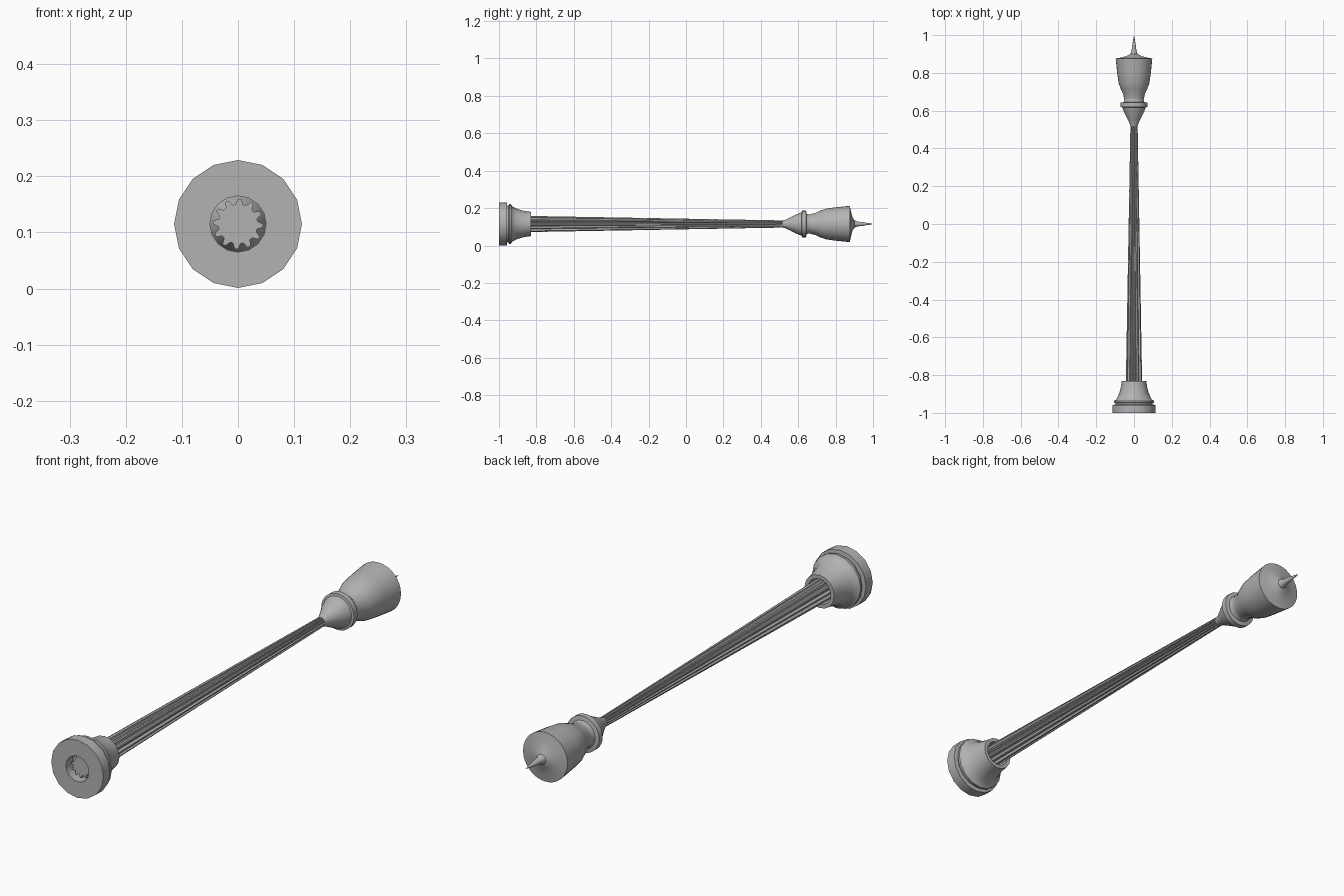
import bpy, bmesh, math

if "Cube" in bpy.data.objects:
    bpy.data.objects.remove(bpy.data.objects["Cube"])

AXIS_Z = 0.115
grey = bpy.data.materials.new("cast_grey")
grey.diffuse_color = (0.45, 0.45, 0.45, 1)
grey.use_nodes = True
grey.node_tree.nodes["Principled BSDF"].inputs["Base Color"].default_value = grey.diffuse_color


def finish(name, bm, angle):
    bmesh.ops.remove_doubles(bm, verts=bm.verts, dist=1e-5)
    bmesh.ops.recalc_face_normals(bm, faces=bm.faces)
    me = bpy.data.meshes.new(name)
    bm.to_mesh(me)
    bm.free()
    me.materials.append(grey)
    ob = bpy.data.objects.new(name, me)
    bpy.context.collection.objects.link(ob)
    ob.location.z = AXIS_Z
    bpy.ops.object.select_all(action='DESELECT')
    ob.select_set(True)
    bpy.context.view_layer.objects.active = ob
    bpy.ops.object.shade_smooth_by_angle(angle=math.radians(angle))
    return ob


def loft(name, stations, n, shape=lambda i: 1.0, closed=False, angle=35):
    """Rings of (y, radius) stacked along y; zero radius closes to a point."""
    bm = bmesh.new()
    rings = []
    for y, r in stations:
        rings.append([bm.verts.new((r * shape(i) * math.sin(math.tau * i / n), y,
                                    r * shape(i) * math.cos(math.tau * i / n)))
                      for i in range(n)])
    pairs = list(zip(rings, rings[1:]))
    if closed:
        pairs.append((rings[-1], rings[0]))
    for a, b in pairs:
        for i in range(n):
            j = (i + 1) % n
            bm.faces.new((a[i], a[j], b[j], b[i]))
    return finish(name, bm, angle)


# Moulded foot with a round socket in its underside
loft("base", [(-1.0, 0.05), (-1.0, 0.114), (-0.958, 0.114), (-0.956, 0.098),
              (-0.948, 0.098), (-0.945, 0.106), (-0.936, 0.106), (-0.93, 0.095),
              (-0.91, 0.084), (-0.885, 0.075), (-0.86, 0.069), (-0.83, 0.065),
              (-0.83, 0.05)], 16, closed=True)

# Tapered fluted shaft: 12 ribs with rounded grooves between them
FLUTE = (1.0, 1.0, 0.78, 0.78)
loft("fluted_shaft", [(-0.975, 0), (-0.975, 0.045), (-0.83, 0.043),
                      (0.53, 0.019), (0.53, 0)], 48,
     shape=lambda i: FLUTE[i % 4], angle=25)

# Flared collar and ring under the lantern
loft("collar", [(0.515, 0), (0.515, 0.018), (0.535, 0.024), (0.56, 0.036),
                (0.59, 0.052), (0.618, 0.062), (0.62, 0.071), (0.642, 0.071),
                (0.645, 0.055), (0.655, 0.051), (0.672, 0.053), (0.675, 0.0)], 32)

# Lantern body with its concave cap
loft("lantern", [(0.665, 0), (0.665, 0.053), (0.69, 0.058), (0.715, 0.07),
                 (0.745, 0.081), (0.79, 0.088), (0.876, 0.097), (0.881, 0.07),
                 (0.889, 0.04), (0.9, 0.02), (0.905, 0)], 32)

# Pointed finial
loft("finial", [(0.895, 0), (0.895, 0.022), (0.91, 0.015), (0.925, 0.012),
                (0.94, 0.011), (0.96, 0.007), (0.98, 0.004), (1.0, 0)], 16)
